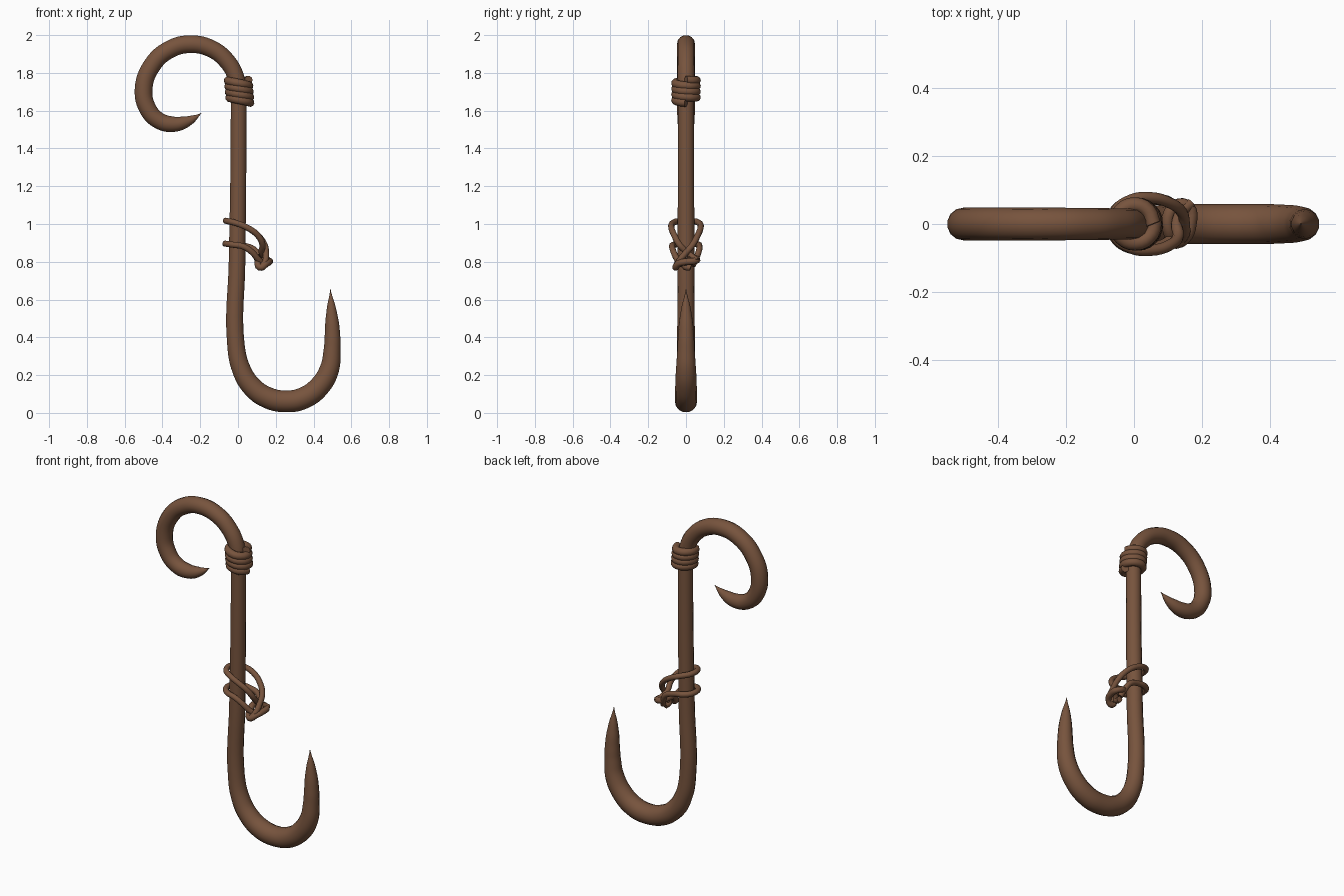
import bpy, math

brown = bpy.data.materials.new("rusty_brown")
brown.diffuse_color = (0.185, 0.088, 0.047, 1)


def tube(name, pts, sides=5, closed=False, steps=6):
    """Smooth round tube through (x, y, z, radius) points, converted to a mesh."""
    cu = bpy.data.curves.new(name, 'CURVE')
    cu.dimensions = '3D'
    cu.bevel_depth = 1.0
    cu.bevel_resolution = sides
    cu.resolution_u = steps
    cu.use_fill_caps = not closed
    sp = cu.splines.new('BEZIER')
    sp.bezier_points.add(len(pts) - 1)
    sp.radius_interpolation = 'CARDINAL'
    sp.use_cyclic_u = closed
    for bp, (x, y, z, r) in zip(sp.bezier_points, pts):
        bp.co = (x, y, z)
        bp.radius = r
        bp.handle_left_type = bp.handle_right_type = 'AUTO'
    cu.materials.append(brown)
    ob = bpy.data.objects.new(name, cu)
    bpy.context.collection.objects.link(ob)
    bpy.ops.object.select_all(action='DESELECT')
    ob.select_set(True)
    bpy.context.view_layer.objects.active = ob
    bpy.ops.object.convert(target='MESH')
    bpy.ops.object.shade_smooth_by_angle(angle=math.radians(50))
    return bpy.context.object


def flat(pts):
    return [(x, 0, z, r) for x, z, r in pts]


# long shank with the large lower hook
shank = [(0.004, 1.74, .043), (0.002, 1.3, .043), (-0.005, 0.8, .045), (-0.011, 0.36, .047)]
for deg, r in ((202, .051), (225, .055), (248, .058), (270, .059), (292, .059), (315, .057), (338, .053)):
    a = math.radians(deg)
    shank.append((0.25 + 0.013 * (deg > 250) + 0.25 * math.cos(a) * (0.95 if deg > 270 else 1.0),
                  0.33 + 0.269 * math.sin(a), r))
shank += [(0.498, 0.33, .046), (0.50, 0.41, .042), (0.497, 0.50, .034),
          (0.493, 0.58, .019), (0.489, 0.655, .001)]
tube("shank_and_lower_hook", flat(shank))

# upper curled hook
tube("upper_hook", flat([
    (0.006, 1.66, .044), (-0.012, 1.78, .045), (-0.06, 1.864, .046), (-0.14, 1.927, .047),
    (-0.25, 1.952, .048), (-0.36, 1.925, .048), (-0.455, 1.84, .048), (-0.50, 1.71, .048),
    (-0.475, 1.605, .047), (-0.42, 1.548, .045), (-0.345, 1.528, .042),
    (-0.275, 1.541, .031), (-0.23, 1.562, .016), (-0.194, 1.587, .001)]))

# coiled binding around the joint
coil = []
turns, n = 4, 8
for i in range(turns * n + 1):
    t = i / (turns * n)
    a = 2 * math.pi * i / n
    coil.append((0.001 + 0.01 * t + 0.055 * math.cos(a), 0.056 * math.sin(a),
                 1.768 - 0.12 * t - 0.006 * math.cos(a), .0225))
tube("coil_binding", coil, sides=3, steps=3)


def cord(name, pts, r=.0165, closed=False):
    return tube(name, [(x, y, z, r) for x, y, z in pts], sides=3, closed=closed, steps=4)


# thin cord: upper loop around the shank, ends crossing into the knot
cord("cord_upper_loop", [
    (0.165, 0.06, 0.805), (0.14, 0.035, 0.825), (0.125, 0.0, 0.855), (0.13, -0.035, 0.89),
    (0.105, -0.062, 0.94), (0.05, -0.077, 0.98), (-0.01, -0.07, 1.005), (-0.055, -0.035, 1.015),
    (-0.055, 0.035, 1.015), (-0.01, 0.07, 1.005), (0.05, 0.077, 0.98), (0.105, 0.062, 0.94),
    (0.14, 0.035, 0.89), (0.148, 0.0, 0.848), (0.145, -0.035, 0.805), (0.125, -0.05, 0.775)])

# lower loop of the cord
cord("cord_lower_loop", [
    (0.13, 0.035, 0.78), (0.115, 0.055, 0.82), (0.085, 0.07, 0.865), (0.03, 0.07, 0.885),
    (-0.025, 0.062, 0.892), (-0.06, 0.03, 0.895), (-0.06, -0.03, 0.895), (-0.025, -0.065, 0.89),
    (0.03, -0.073, 0.88), (0.075, -0.065, 0.85), (0.11, -0.045, 0.81), (0.14, -0.02, 0.785)])

# knot hanging at the side of the cord
cord("cord_knot", [
    (0.115, -0.055, 0.77), (0.15, -0.04, 0.79), (0.166, 0.0, 0.80), (0.16, 0.05, 0.805),
    (0.125, 0.055, 0.815), (0.10, 0.02, 0.825), (0.105, -0.03, 0.81)], r=.018, closed=True)
cord("cord_tail", [
    (0.15, 0.03, 0.815), (0.13, 0.005, 0.80), (0.12, -0.01, 0.78), (0.125, 0.025, 0.768)], r=.017)
